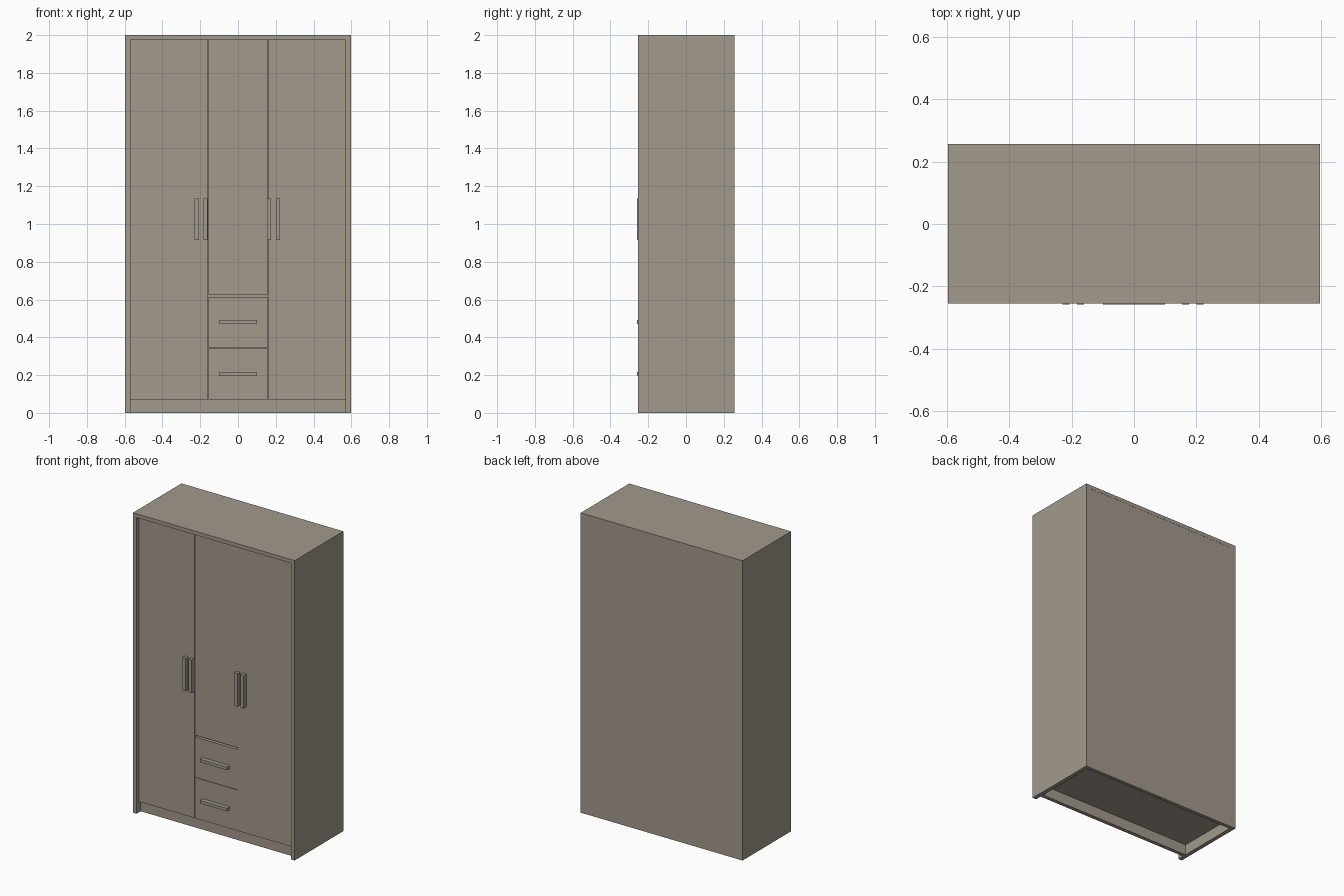
import bpy

if "Cube" in bpy.data.objects:
    bpy.data.objects.remove(bpy.data.objects["Cube"])

# Single warm grey-brown finish
finish = bpy.data.materials.new("taupe_laminate")
finish.diffuse_color = (0.36, 0.32, 0.265, 1)
finish.use_nodes = True
finish.node_tree.nodes["Principled BSDF"].inputs["Base Color"].default_value = finish.diffuse_color


def box(name, x, y, z):
    """Box from (min, max) ranges on each axis."""
    bpy.ops.mesh.primitive_cube_add(
        size=1, location=[(a + b) / 2 for a, b in (x, y, z)])
    ob = bpy.context.object
    ob.name = name
    ob.scale = [b - a for a, b in (x, y, z)]
    bpy.ops.object.transform_apply(location=False, rotation=False, scale=True)
    ob.data.materials.append(finish)
    return ob


W, F, B = 0.597, -0.255, 0.257      # half width, front, back
INNER = 0.57                        # inner face of the side panels
DOOR_F, DOOR_B = -0.23, -0.205      # door front and back planes
BASE = 0.07                         # plinth height
DIV = 0.157                         # centre bay half width
GAP = 0.0012

# Carcass
for side, label in ((-1, "left"), (1, "right")):
    box(label + "_side_panel", sorted((side * INNER, side * W)), (F, B), (0, 1.975))
    box(label + "_divider", sorted((side * (DIV - 0.012), side * (DIV + 0.012))),
        (DOOR_B, B - 0.012), (BASE + 0.025, 1.975))
box("top_panel", (-W, W), (F, B), (1.975, 2.0))
box("bottom_panel", (-INNER, INNER), (DOOR_B, B - 0.012), (BASE, BASE + 0.025))
box("back_panel", (-INNER, INNER), (B - 0.012, B - 0.001), (BASE, 1.975))
box("drawer_bay_top", (-DIV + 0.012, DIV - 0.012), (DOOR_B, B - 0.012), (0.60, 0.625))

# Plinth rails
box("front_plinth", (-INNER, INNER), (-0.212, -0.187), (0, BASE))
box("back_plinth", (-INNER, INNER), (B - 0.025, B - 0.001), (0, BASE))

# Doors and drawer fronts: name, x range, z range
fronts = [
    ("left_door", (-INNER, -DIV), (BASE, 1.975)),
    ("right_door", (DIV, INNER), (BASE, 1.975)),
    ("centre_door", (-DIV, DIV), (0.624, 1.975)),
    ("upper_drawer_front", (-DIV, DIV), (0.344, 0.614)),
    ("lower_drawer_front", (-DIV, DIV), (BASE, 0.344)),
]
for name, x, z in fronts:
    box(name, (x[0] + GAP, x[1] - GAP), (DOOR_F, DOOR_B), (z[0] + GAP, z[1] - GAP))

# Bar handles
for i, x in enumerate((-0.218, -0.172, 0.165, 0.212)):
    box(f"door_handle_{i + 1}", (x - 0.011, x + 0.011), (-0.259, DOOR_F), (0.915, 1.135))
for i, z in enumerate((0.206, 0.481)):
    box(f"drawer_handle_{i + 1}", (-0.1, 0.1), (-0.259, DOOR_F), (z - 0.01, z + 0.01))
